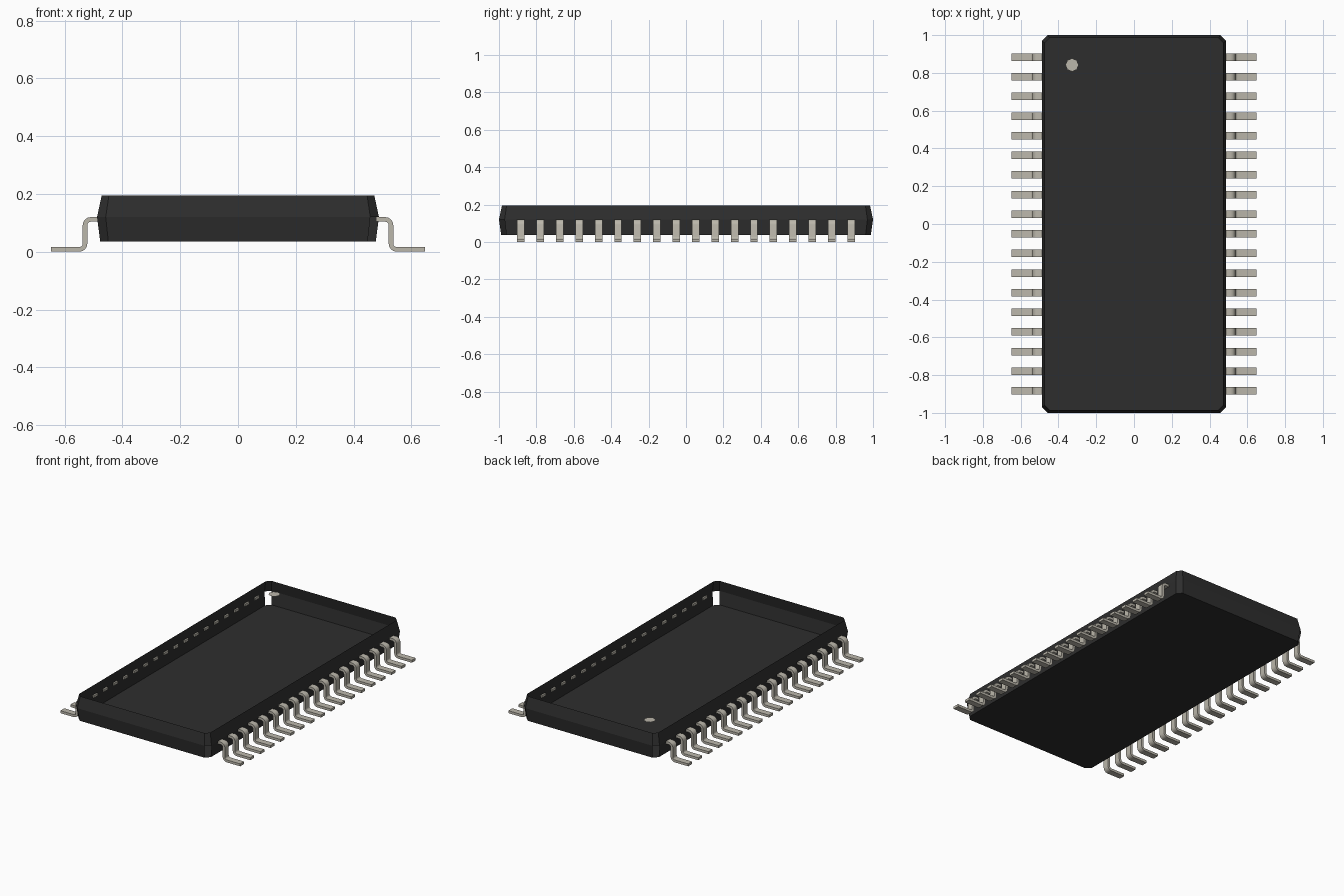
import bpy, bmesh, math

cube = bpy.data.objects.get("Cube")
if cube:
    bpy.data.objects.remove(cube, do_unlink=True)


def material(name, rgb):
    m = bpy.data.materials.new(name)
    m.use_nodes = True
    m.diffuse_color = (*rgb, 1)
    m.node_tree.nodes["Principled BSDF"].inputs["Base Color"].default_value = (*rgb, 1)
    return m


def make_object(name, bm, mat):
    mesh = bpy.data.meshes.new(name)
    bm.to_mesh(mesh)
    bm.free()
    mesh.materials.append(mat)
    ob = bpy.data.objects.new(name, mesh)
    bpy.context.collection.objects.link(ob)
    return ob


black = material("black plastic", (0.027, 0.027, 0.027))
metal = material("pale metal", (0.50, 0.475, 0.41))


# Package body: open-topped shell with clipped corners, widest at the seam
def ring(bm, hx, hy, c, z):
    pts = [(hx, c - hy), (hx, hy - c), (hx - c, hy), (c - hx, hy)]
    pts += [(-x, -y) for x, y in pts]
    return [bm.verts.new((x, y, z)) for x, y in pts]


bm = bmesh.new()
bottom = ring(bm, 0.477, 0.988, 0.028, 0.036)
seam = ring(bm, 0.488, 1.0, 0.03, 0.12)
top = ring(bm, 0.472, 0.984, 0.025, 0.194)
bm.faces.new(bottom[::-1])
open_corners = (3, 7)   # two opposite lower corners are left open
for lower, upper in ((bottom, seam), (seam, top)):
    for i in range(8):
        if lower is bottom and i in open_corners:
            continue
        j = (i + 1) % 8
        bm.faces.new((lower[i], lower[j], upper[j], upper[i]))
make_object("package_body", bm, black)

# Orientation dot, level with the rim
bm = bmesh.new()
bmesh.ops.create_circle(bm, cap_ends=True, segments=8, radius=0.035)
for v in bm.verts:
    v.co.x -= 0.328
    v.co.y += 0.842
    v.co.z = 0.194
bm.normal_update()
for f in bm.faces:
    if f.normal.z < 0:
        f.normal_flip()
make_object("orientation_dot", bm, metal)

# Pins: S-shaped strip profile extruded along y, then arrayed and mirrored
count, span, width = 18, 0.883, 0.04
half, radius, riser = 0.008, 0.02, 0.5295
z_top, z_foot, steps = 0.112, 0.008, 4
path = [(0.478, z_top, 0, 1)]
for k in range(steps + 1):      # shoulder bend
    a = math.pi / 2 * (1 - k / steps)
    n = (math.cos(a), math.sin(a))
    path.append((riser - radius + radius * n[0], z_top - radius + radius * n[1], *n))
for k in range(steps + 1):      # ankle bend
    a = math.pi / 2 * k / steps
    n = (math.cos(a), math.sin(a))
    path.append((riser + radius - radius * n[0], z_foot + radius - radius * n[1], *n))
path.append((0.648, z_foot, 0, 1))
outline = [(x + half * u, z + half * w) for x, z, u, w in path]
outline += [(x - half * u, z - half * w) for x, z, u, w in reversed(path)]

bm = bmesh.new()
face = bm.faces.new([bm.verts.new((x, -span - width / 2, z)) for x, z in outline])
ext = bmesh.ops.extrude_face_region(bm, geom=[face], use_keep_orig=True)
for v in ext["geom"]:
    if isinstance(v, bmesh.types.BMVert):
        v.co.y += width
bmesh.ops.recalc_face_normals(bm, faces=bm.faces[:])
pins = make_object("pins", bm, metal)
bpy.context.view_layer.objects.active = pins
pins.select_set(True)
bpy.ops.object.shade_smooth_by_angle(angle=math.radians(35))

array = pins.modifiers.new("row", "ARRAY")
array.count = count
array.use_relative_offset = False
array.use_constant_offset = True
array.constant_offset_displace = (0, 2 * span / (count - 1), 0)
mirror = pins.modifiers.new("both_sides", "MIRROR")
mirror.use_axis = (True, False, False)
mirror.use_mirror_merge = False
